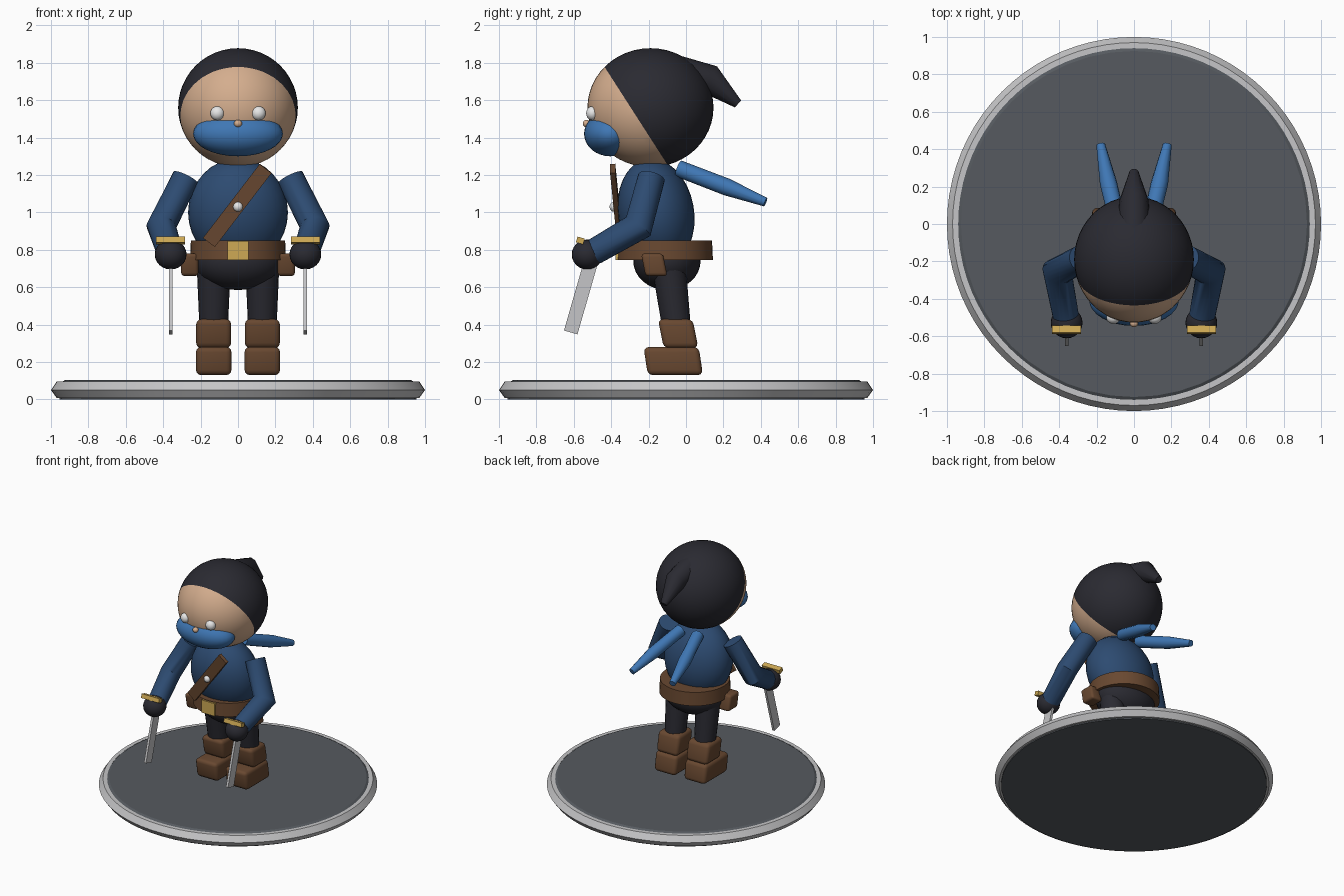
import bpy, bmesh, math
from mathutils import Vector, Matrix

if "Cube" in bpy.data.objects:
    bpy.data.objects.remove(bpy.data.objects["Cube"])


def mat(name, r, g, b):
    m = bpy.data.materials.new(name)
    m.diffuse_color = (r, g, b, 1)
    m.use_nodes = True
    m.node_tree.nodes["Principled BSDF"].inputs["Base Color"].default_value = m.diffuse_color
    return m


NAVY = mat("navy cloth", 0.026, 0.070, 0.165)
BLUE = mat("bright blue cloth", 0.050, 0.185, 0.46)
BLACK = mat("charcoal cloth", 0.023, 0.023, 0.031)
SKIN = mat("skin", 0.66, 0.42, 0.27)
BROWN = mat("brown leather", 0.14, 0.065, 0.030)
GOLD = mat("gold", 0.62, 0.40, 0.09)
STEEL = mat("steel", 0.56, 0.56, 0.57)
WHITE = mat("white", 0.80, 0.80, 0.80)
STONE = mat("dark stone", 0.092, 0.102, 0.115)


def finish(name, bm, *mats, angle=40):
    bmesh.ops.recalc_face_normals(bm, faces=bm.faces[:])
    me = bpy.data.meshes.new(name)
    bm.to_mesh(me)
    bm.free()
    for m in mats:
        me.materials.append(m)
    ob = bpy.data.objects.new(name, me)
    bpy.context.collection.objects.link(ob)
    bpy.ops.object.select_all(action='DESELECT')
    ob.select_set(True)
    bpy.context.view_layer.objects.active = ob
    bpy.ops.object.shade_smooth_by_angle(angle=math.radians(angle))
    return ob


def ellipsoid_bm(loc, radii, tilt=0, seg=32):
    bm = bmesh.new()
    M = Matrix.Translation(loc) @ Matrix.Rotation(math.radians(tilt), 4, 'X') @ Matrix.Diagonal((*radii, 1))
    bmesh.ops.create_uvsphere(bm, u_segments=seg, v_segments=seg // 2, radius=1, matrix=M)
    return bm


def ellipsoid(name, loc, radii, m, tilt=0, seg=32):
    return finish(name, ellipsoid_bm(loc, radii, tilt, seg), m, angle=60)


def box(name, loc, size, m, rot=None, shear=0, bevel=0):
    """Box with optional rounded edges, leaned in y by shear, then rotated."""
    bm = bmesh.new()
    bmesh.ops.create_cube(bm, size=1, matrix=Matrix.Diagonal((*size, 1)))
    if bevel:
        bmesh.ops.bevel(bm, geom=bm.edges[:], offset=bevel, segments=3, profile=0.5, affect='EDGES')
    for v in bm.verts:
        v.co.y -= shear * v.co.z
    bm.transform(Matrix.Translation(loc) @ (rot.to_4x4() if rot else Matrix()))
    return finish(name, bm, m)


def tube(name, pts, radii, m, sides=16):
    """Tapered tube with flat ends along a short path."""
    bm = bmesh.new()
    P = [Vector(p) for p in pts]
    rings = []
    for i, p in enumerate(P):
        d0 = (P[i] - P[i - 1]).normalized() if i else None
        d1 = (P[i + 1] - P[i]).normalized() if i < len(P) - 1 else None
        t = ((d0 or d1) + (d1 or d0)).normalized()
        stretch = 1 / max(t.dot(d0 or d1), 0.6)
        a = Vector((1, 0, 0))
        a = (a - t * a.dot(t)).normalized()
        b = t.cross(a)
        bend = (d1 - d0) if d0 and d1 else Vector()
        n = bend.normalized() if bend.length > 1e-4 else Vector()
        ring = []
        for k in range(sides):
            w = 2 * math.pi * k / sides
            o = (a * math.cos(w) + b * math.sin(w)) * radii[i]
            o += n * o.dot(n) * (stretch - 1)
            ring.append(bm.verts.new(p + o))
        rings.append(ring)
    for r0, r1 in zip(rings, rings[1:]):
        for k in range(sides):
            j = (k + 1) % sides
            bm.faces.new((r0[k], r0[j], r1[j], r1[k]))
    bm.faces.new(rings[0])
    bm.faces.new(rings[-1])
    return finish(name, bm, m, angle=50)


def lathe(name, profile, m, seg=64, y=0, closed=False):
    bm = bmesh.new()
    vs = [bm.verts.new((r, 0, z)) for r, z in profile]
    pairs = list(zip(vs, vs[1:])) + ([(vs[-1], vs[0])] if closed else [])
    edges = [bm.edges.new(p) for p in pairs]
    bmesh.ops.spin(bm, geom=vs + edges, cent=(0, 0, 0), axis=(0, 0, 1),
                   angle=2 * math.pi, steps=seg, use_duplicate=False)
    bmesh.ops.remove_doubles(bm, verts=bm.verts[:], dist=1e-5)
    bm.transform(Matrix.Translation((0, y, 0)))
    return finish(name, bm, m, angle=25)


# Display base
lathe("base_disc", [(0, 0), (0.955, 0), (0.955, 0.085), (0.925, 0.104), (0, 0.104)], STONE, seg=48)
lathe("base_rim", [(0.94, 0.095), (0.97, 0.095), (1.0, 0.05), (0.97, 0.009), (0.94, 0.009)],
      STEEL, seg=80, closed=True)

# Head: hood and face split by a slanted plane
bm = ellipsoid_bm((0, -0.19, 1.56), (0.32, 0.337, 0.318), seg=48)
cut, normal = Vector((0, -0.265, 1.513)), Vector((0, -0.84, -0.54)).normalized()
bmesh.ops.bisect_plane(bm, geom=bm.verts[:] + bm.edges[:] + bm.faces[:], plane_co=cut, plane_no=normal)
for f in bm.faces:
    f.material_index = int((f.calc_center_median() - cut).dot(normal) > 0)
finish("hooded_head", bm, BLACK, SKIN, angle=60)

# Face mask, nose, hood tail
ellipsoid("face_mask", (0, -0.405, 1.42), (0.24, 0.14, 0.12), BLUE)
ellipsoid("nose", (0, -0.532, 1.475), (0.022, 0.02, 0.02), SKIN, seg=16)
tube("hood_tail", [(0, -0.05, 1.75), (0, 0.13, 1.71), (0, 0.278, 1.58)], [0.09, 0.077, 0.025], BLACK, 12)

# Torso, hips, belt
ellipsoid("torso", (0, -0.16, 1.0), (0.267, 0.203, 0.29), NAVY, tilt=10)
ellipsoid("hips", (0, -0.102, 0.74), (0.235, 0.18, 0.155), BLACK)
lathe("belt", [(0, 0.745), (0.257, 0.745), (0.252, 0.85), (0, 0.85)], BROWN, seg=40, y=-0.113)
box("buckle", (0, -0.362, 0.796), (0.112, 0.03, 0.1), GOLD)

# Chest strap and stud
a, b = Vector((-0.155, -0.352, 0.84)), Vector((0.148, -0.392, 1.235))
zax = (b - a).normalized()
yax = (Vector((0, 1, 0)) - zax * zax.y).normalized()
R = Matrix((yax.cross(zax), yax, zax)).transposed()
box("chest_strap", (a + b) / 2, (0.08, 0.028, (b - a).length), BROWN, rot=R)
ellipsoid("strap_stud", (0, -0.385, 1.03), (0.026, 0.024, 0.026), WHITE, seg=16)

# Mirrored parts
lean = Matrix.Rotation(math.radians(-16), 3, 'X')
for s, side in ((-1, "right"), (1, "left")):
    ellipsoid(side + "_eye", (s * 0.11, -0.5, 1.53), (0.038, 0.034, 0.038), WHITE, seg=20)
    # scarf tails
    tube(side + "_scarf_tail", [(s * 0.075, -0.04, 1.235), (s * 0.137, 0.22, 1.135), (s * 0.178, 0.425, 1.055)],
         [0.045, 0.046, 0.024], BLUE, 12)
    # arm and hand
    tube(side + "_sleeve", [(s * 0.28, -0.185, 1.185), (s * 0.41, -0.255, 0.925), (s * 0.365, -0.49, 0.79)],
         [0.073, 0.076, 0.07], NAVY, 20)
    ellipsoid(side + "_hand", (s * 0.36, -0.528, 0.775), (0.085, 0.083, 0.08), BLACK, seg=24)
    # short blade and guard
    box(side + "_guard", (s * 0.362, -0.565, 0.85), (0.155, 0.04, 0.032), GOLD, rot=lean)
    box(side + "_blade", (s * 0.36, -0.557, 0.565), (0.018, 0.075, 0.43), STEEL, rot=lean)
    # pouch
    box(side + "_pouch", (s * 0.258, -0.17, 0.72), (0.092, 0.117, 0.12), BROWN, shear=0.2, bevel=0.018)
    # leg and boot
    tube(side + "_leg", [(s * 0.13, -0.09, 0.70), (s * 0.13, -0.05, 0.38)], [0.09, 0.076], BLACK, 20)
    box(side + "_boot_shaft", (s * 0.13, -0.042, 0.352), (0.187, 0.185, 0.155), BROWN, shear=0.2, bevel=0.028)
    box(side + "_boot_foot", (s * 0.13, -0.068, 0.205), (0.19, 0.295, 0.15), BROWN, shear=0.15, bevel=0.028)
